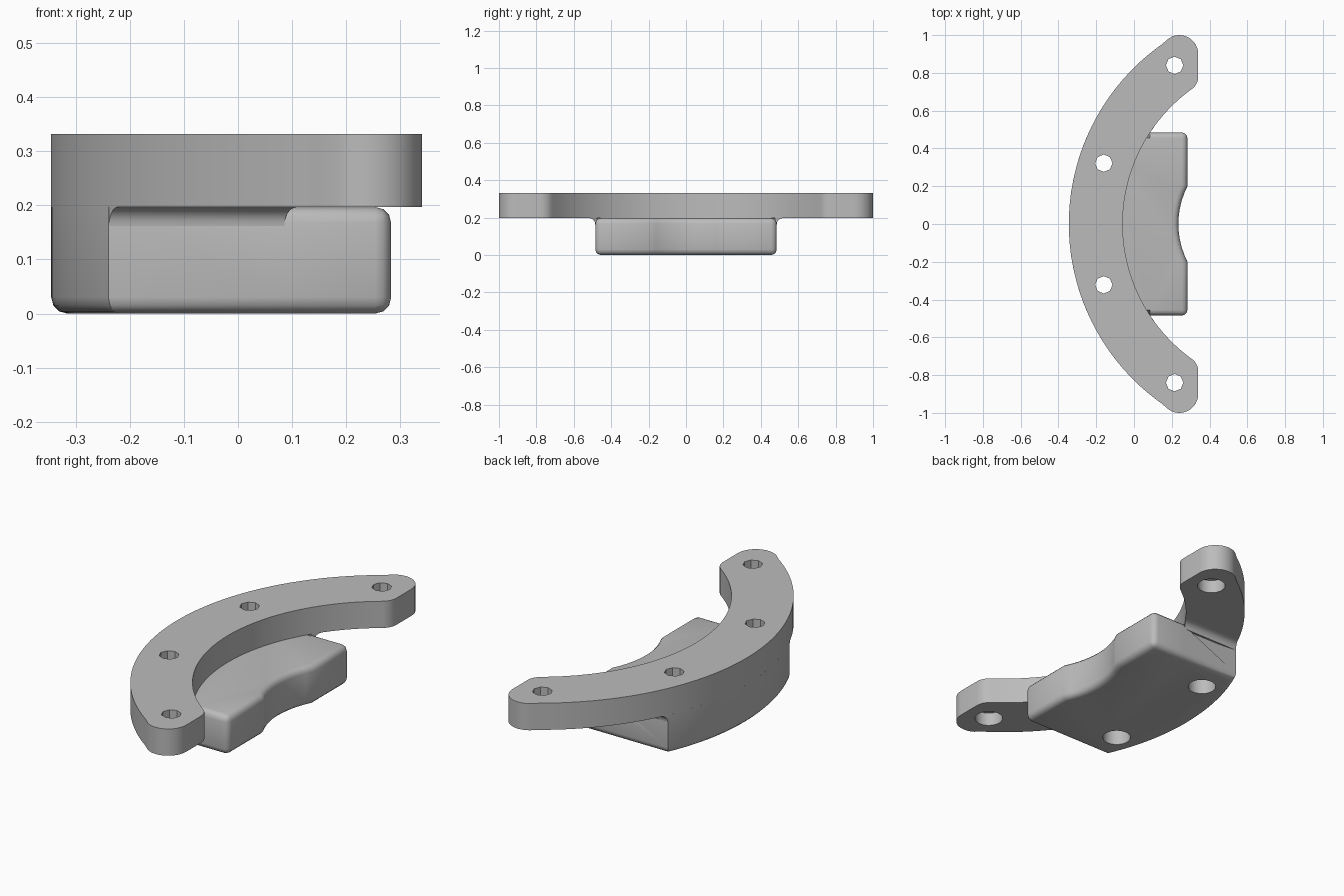
import bpy
import bmesh
from math import sin, cos, atan2, asin, sqrt, pi, radians

old = bpy.data.objects.get("Cube")
if old:
    bpy.data.objects.remove(old, do_unlink=True)

grey = bpy.data.materials.new("plain grey")
grey.use_nodes = True
grey.diffuse_color = (0.5, 0.5, 0.5, 1)
grey.node_tree.nodes["Principled BSDF"].inputs["Base Color"].default_value = (0.5, 0.5, 0.5, 1)

# Main dimensions
CX, R_OUT, R_IN = 0.82, 1.165, 0.88
Z_MID, Z_TOP = 0.197, 0.332
HALF, FACE_X, ROUND = 0.485, 0.283, 0.03


def arc(cx, cy, r, a0, a1, n):
    return [(cx + r * cos(a0 + (a1 - a0) * i / n),
             cy + r * sin(a0 + (a1 - a0) * i / n)) for i in range(n + 1)]


def ring_x(y, r):
    return CX - sqrt(r * r - y * y)


def loft(name, lo, hi, bevel_rule=None):
    """Closed solid between two matching loops, with chosen edges rounded."""
    bm = bmesh.new()
    a = [bm.verts.new(p) for p in lo]
    b = [bm.verts.new(p) for p in hi]
    bm.faces.new(a)
    bm.faces.new(b)
    for i in range(len(a)):
        j = (i + 1) % len(a)
        bm.faces.new((a[i], a[j], b[j], b[i]))
    bmesh.ops.recalc_face_normals(bm, faces=bm.faces)
    if bevel_rule:
        edges = [e for e in bm.edges if bevel_rule(e.verts[0].co, e.verts[1].co)]
        bmesh.ops.bevel(bm, geom=edges, offset=ROUND, segments=3, profile=0.5,
                        affect='EDGES', clamp_overlap=True)
    mesh = bpy.data.meshes.new(name)
    bm.to_mesh(mesh)
    bm.free()
    mesh.materials.append(grey)
    obj = bpy.data.objects.new(name, mesh)
    bpy.context.collection.objects.link(obj)
    return obj


def prism(name, pts, z0, z1, bevel_rule=None):
    return loft(name, [(x, y, z0) for x, y in pts], [(x, y, z1) for x, y in pts], bevel_rule)


def drill(obj, cutters):
    bpy.context.view_layer.objects.active = obj
    for c in cutters:
        mod = obj.modifiers.new("hole", 'BOOLEAN')
        mod.operation, mod.solver, mod.object = 'DIFFERENCE', 'EXACT', c
        bpy.ops.object.modifier_apply(modifier=mod.name)


# Curved plate with rounded ends
tip, heel = (0.24, 0.9, 0.1), (0.26, 0.78, 0.08)
tip_a = atan2(tip[1], tip[0] - CX)
heel_a = atan2(heel[1], heel[0] - CX)
end = arc(*tip, tip_a, 0, 12) + arc(*heel, 0, heel_a - pi, 8)
outer = arc(CX, 0, R_OUT, 2 * pi - tip_a, tip_a, 48)[1:-1]
inner = arc(CX, 0, R_IN, heel_a, 2 * pi - heel_a, 40)[1:-1]
plate = prism("curved_plate", outer + end + inner + [(x, -y) for x, y in reversed(end)],
              Z_MID, Z_TOP)

# Lower block with a hollowed inner face
sweep = asin(HALF / R_OUT)
join_x = ring_x(HALF, R_IN)
back = arc(CX, 0, R_OUT, pi + sweep, pi - sweep, 26)
hollow = arc(0.675, 0, 0.44, pi - asin(0.2 / 0.44), pi + asin(0.2 / 0.44), 10)
outline = (back + [(join_x, HALF), (FACE_X, HALF)] + hollow
           + [(FACE_X, -HALF), (join_x, -HALF)])


def block_edges(p, q):
    if abs(p.z - q.z) > 0.01:                       # upright inner corners
        return p.x > 0.27 and abs(p.y) > 0.4
    return p.z < 0.01 or min(p.x, q.x) > join_x - 0.001


block = prism("lower_block", outline, 0, Z_MID, block_edges)

# Hollow fillets where the block ends meet the plate
fillets = []
for side, word in ((1, "left"), (-1, "right")):
    r = 0.035
    prof = [(HALF - 0.01, Z_MID), (HALF - 0.01, Z_MID - r)]
    prof += arc(HALF + r, Z_MID - r, r, pi, pi / 2, 6)
    fillets.append(loft(word + "_fillet",
                        [(ring_x(y, R_OUT) + 0.001, side * y, z) for y, z in prof],
                        [(ring_x(y, R_IN), side * y, z) for y, z in prof]))

# Screw holes: narrow at the top, wide from below
cutters = []
for x, y in ((0.215, 0.84), (-0.16, 0.322)):
    for s in (1, -1):
        cutters.append(prism("narrow_cutter", arc(x, s * y, 0.046, 0, 1.75 * pi, 7), 0.2, 0.5))
        cutters.append(prism("wide_cutter", arc(x, s * y, 0.067, 0, 2 * pi * 23 / 24, 23),
                             -0.1, 0.265))
for c in cutters:
    c.hide_render = True
drill(plate, cutters)
drill(block, cutters[4:])
for c in cutters:
    bpy.data.objects.remove(c, do_unlink=True)

# Smooth curved walls, keep sharp rims
bpy.ops.object.select_all(action='DESELECT')
for obj in [plate, block] + fillets:
    obj.select_set(True)
bpy.context.view_layer.objects.active = plate
bpy.ops.object.shade_smooth_by_angle(angle=radians(32))
